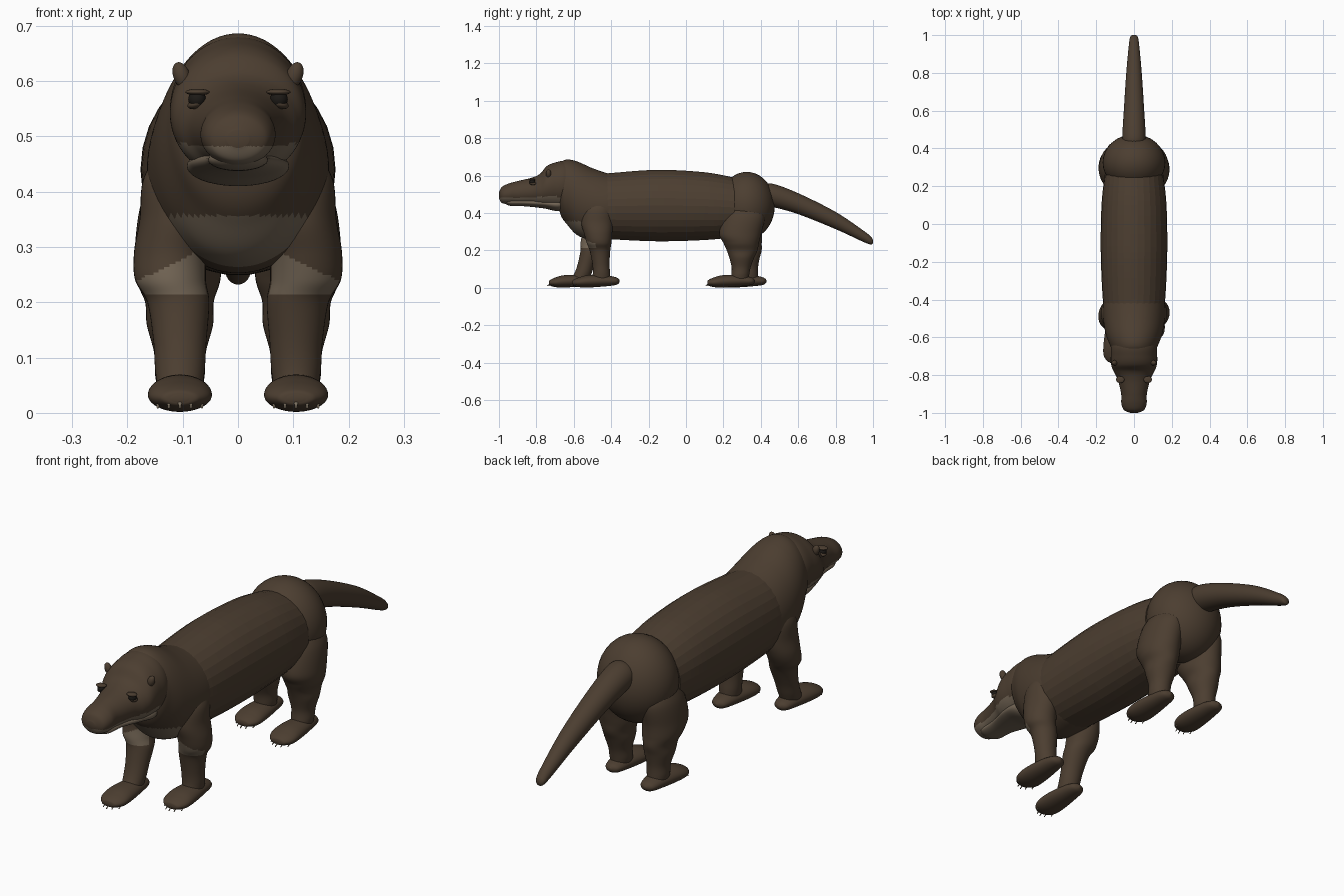
import bpy, bmesh
from math import sin, cos, pi
from mathutils import Vector, Matrix

cube = bpy.data.objects.get("Cube")
if cube:
    bpy.data.objects.remove(cube, do_unlink=True)


def material(name, colour):
    m = bpy.data.materials.new(name)
    m.use_nodes = True
    m.diffuse_color = (*colour, 1)
    m.node_tree.nodes["Principled BSDF"].inputs["Base Color"].default_value = (*colour, 1)
    return m


FUR = material("dark brown fur", (0.072, 0.048, 0.030))
PALE = material("pale tan fur", (0.17, 0.13, 0.09))
CLAW = material("horn claw", (0.22, 0.18, 0.13))
EYE = material("black eye", (0.012, 0.010, 0.008))


def finish(bm, name, mats, rule=None, smooth=True):
    """Turn a bmesh into an object; faces matching the rule take the second material."""
    bmesh.ops.recalc_face_normals(bm, faces=bm.faces)
    bm.normal_update()
    for f in bm.faces:
        f.smooth = smooth
        if rule and rule(f.calc_center_median(), f.normal):
            f.material_index = 1
    mesh = bpy.data.meshes.new(name)
    bm.to_mesh(mesh)
    bm.free()
    for m in mats:
        mesh.materials.append(m)
    obj = bpy.data.objects.new(name, mesh)
    bpy.context.collection.objects.link(obj)
    return obj


def spline(rows, steps):
    """Smooth curve through the cross-sections."""
    pts = [Vector(r) for r in rows]
    ext = [pts[0]] + pts + [pts[-1]]
    out = []
    for a, b, c, d in zip(ext, ext[1:], ext[2:], ext[3:]):
        for i in range(steps):
            t = i / steps
            out.append(b + (c - a) * (t / 2) + (a * 2 - b * 5 + c * 4 - d) * (t * t / 2)
                       + (b * 3 - a - c * 3 + d) * (t ** 3 / 2))
    return out + [pts[-1]]


def loft(name, rows, upright=False, sides=40, steps=8, mats=(FUR,), rule=None, smooth=True):
    """Skin elliptical sections (x, y, z, half width, half depth)."""
    bm = bmesh.new()
    sections = spline(rows, steps)
    rings = []
    for x, y, z, rx, rd in sections:
        rx, rd = max(rx, 0.002), max(rd, 0.002)
        ring = []
        for k in range(sides):
            u, v = rx * cos(2 * pi * k / sides), rd * sin(2 * pi * k / sides)
            ring.append(bm.verts.new((x + u, y + v, z) if upright else (x + u, y, z + v)))
        rings.append(ring)
    for r, s in zip(rings, rings[1:]):
        for k in range(sides):
            n = (k + 1) % sides
            bm.faces.new((r[k], r[n], s[n], s[k]))
    for ring, sec in ((rings[0], sections[0]), (rings[-1], sections[-1])):
        tip = bm.verts.new(sec[:3])
        for k in range(sides):
            bm.faces.new((ring[k], ring[(k + 1) % sides], tip))
    return finish(bm, name, mats, rule, smooth)


def ball(name, centre, radii, mat=FUR, tilt=0):
    bm = bmesh.new()
    place = (Matrix.Translation(centre) @ Matrix.Rotation(tilt, 4, 'Y')
             @ Matrix.Diagonal((*radii, 1)))
    bmesh.ops.create_uvsphere(bm, u_segments=32, v_segments=20, radius=1, matrix=place)
    return finish(bm, name, (mat,))


# Long barrel body, with visible lengthwise facets
loft("body", [(0, -.46, .437, .15, .172), (0, -.40, .437, .165, .178),
              (0, -.15, .44, .176, .192), (0, .1, .437, .172, .182),
              (0, .26, .43, .155, .16)], sides=30, smooth=False)

# Rump
ball("rump", (0, .325, .44), (.166, .15, .18))

# Neck and chest with the pale bib
loft("neck_and_chest",
     [(0, -.36, .435, .15, .17), (0, -.42, .435, .163, .178), (0, -.5, .447, .163, .193),
      (0, -.58, .478, .15, .197), (0, -.635, .512, .13, .174), (0, -.67, .53, .11, .14),
      (0, -.69, .55, .06, .07)],
     sides=80, steps=14, mats=(FUR, PALE),
     rule=lambda c, n: c.y < -.54 and c.z < .357 and abs(c.x) < .125)

# Head with pale muzzle underside
loft("head",
     [(0, -.58, .54, .08, .10), (0, -.64, .55, .118, .128), (0, -.70, .545, .123, .125),
      (0, -.745, .537, .121, .113), (0, -.78, .52, .108, .09), (0, -.825, .515, .086, .074),
      (0, -.90, .508, .068, .063), (0, -.95, .502, .067, .055), (0, -.985, .497, .053, .042),
      (0, -1.0, .495, .02, .016)],
     sides=72, steps=12, mats=(FUR, PALE),
     rule=lambda c, n: c.z < .482 + .12 * max(0, abs(c.x) - .06) and c.y < -.64)

# Lower jaw
loft("lower_jaw",
     [(0, -.63, .455, .05, .02), (0, -.68, .445, .09, .035), (0, -.76, .452, .085, .027),
      (0, -.86, .457, .058, .021), (0, -.94, .458, .05, .019), (0, -.972, .462, .02, .008)],
     mats=(PALE,))

# Tail
loft("tail",
     [(0, .40, .49, .058, .05), (0, .46, .495, .062, .062), (0, .6, .45, .054, .056),
      (0, .8, .36, .041, .046), (0, .95, .275, .027, .03), (0, .99, .252, .02, .02),
      (0, 1.0, .248, .008, .008)])

# Ears, eyes and heavy lids
for side, s in (("left", 1), ("right", -1)):
    ball(side + "_ear", (s * .102, -.735, .61), (.015, .014, .025), tilt=s * .35)
    ball(side + "_eye", (s * .074, -.822, .567), (.016, .016, .016), EYE)
    ball(side + "_upper_lid", (s * .073, -.824, .58), (.022, .018, .006))
    ball(side + "_lower_lid", (s * .075, -.818, .559), (.017, .018, .009), tilt=s * .3)


def bib_on_leg(c, n):
    """Pale band across the front of the upper foreleg."""
    return n.y < -.25 and .215 < c.z < .245 + .5 * (.17 - abs(c.x))


def leg(name, s, profile, stride, paw_y, rule=None):
    """Upright leg whose foot is carried along y by the stride, plus paw and claws."""
    rows = [(s * x, y + stride * max(0, 1 - z / .32), z, rx, ry) for x, y, z, rx, ry in profile]
    loft(name, rows, upright=True, mats=(FUR, PALE), rule=rule, steps=10)
    loft(name + "_paw",
         [(s * .105, paw_y + .128, .036, .006, .006), (s * .105, paw_y + .11, .036, .032, .020),
          (s * .105, paw_y + .05, .038, .046, .030), (s * .105, paw_y - .04, .035, .057, .033),
          (s * .105, paw_y - .09, .030, .055, .026), (s * .105, paw_y - .12, .027, .035, .015),
          (s * .105, paw_y - .126, .026, .015, .006)])
    # Five short claws fanned over the toes
    for i in range(-2, 3):
        x, y = s * .105 + i * .020, paw_y - .112 + .007 * i * i
        loft(f"{name}_claw_{i + 3}",
             [(x, y + .012, .024, .006, .006), (x, y - .006, .021, .005, .005),
              (x, y - .024, .010, .001, .001)], sides=10, steps=3, mats=(CLAW,))


FORE = [(.10, -.46, .47, .045, .05), (.108, -.47, .42, .064, .08), (.112, -.475, .35, .066, .085),
        (.122, -.47, .29, .066, .075), (.122, -.465, .24, .064, .066), (.108, -.46, .2, .056, .055),
        (.105, -.455, .13, .048, .046), (.105, -.452, .08, .045, .046), (.105, -.455, .04, .04, .05)]
HIND = [(.09, .32, .45, .05, .07), (.10, .31, .38, .075, .11), (.108, .29, .29, .079, .112),
        (.108, .295, .24, .076, .095), (.106, .30, .2, .062, .082), (.105, .298, .16, .060, .066),
        (.105, .295, .11, .047, .051), (.105, .29, .07, .045, .048), (.105, .285, .04, .04, .05)]

leg("left_foreleg", 1, FORE, 0, -.483, bib_on_leg)
leg("right_foreleg", -1, FORE, -.13, -.607, bib_on_leg)
leg("left_hindleg", 1, HIND, 0, .24)
leg("right_hindleg", -1, HIND, .06, .302)
